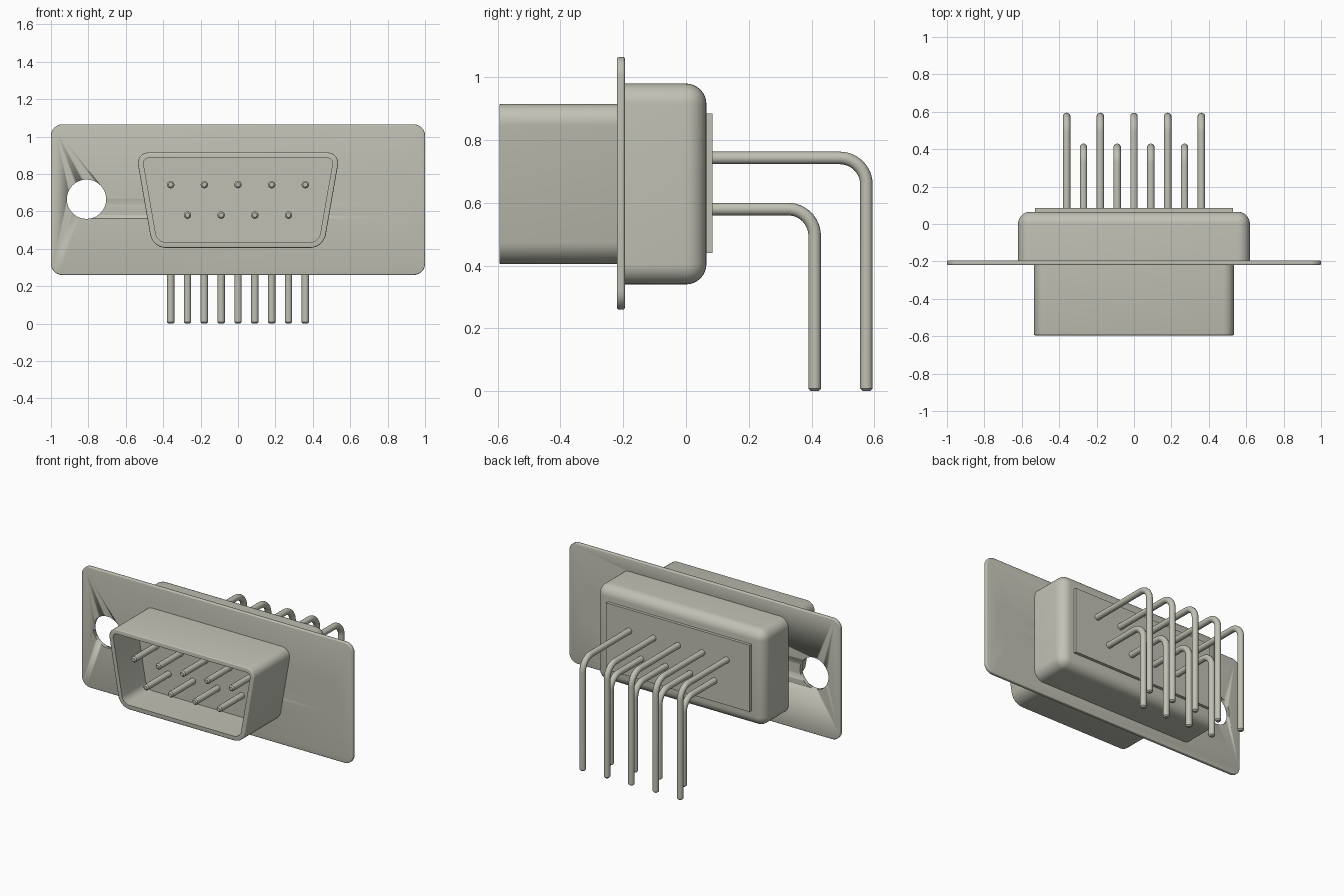
import bpy, bmesh, math
from mathutils import Vector

cube = bpy.data.objects.get("Cube")
if cube:
    bpy.data.objects.remove(cube)

metal = bpy.data.materials.new("warm_grey_metal")
colour = (0.53, 0.53, 0.46, 1)
metal.diffuse_color = colour
metal.use_nodes = True
metal.node_tree.nodes["Principled BSDF"].inputs["Base Color"].default_value = colour


def finish(name, bm):
    """Turn a bmesh into a smooth-by-angle object."""
    bmesh.ops.recalc_face_normals(bm, faces=bm.faces)
    mesh = bpy.data.meshes.new(name)
    bm.to_mesh(mesh)
    bm.free()
    mesh.materials.append(metal)
    obj = bpy.data.objects.new(name, mesh)
    bpy.context.collection.objects.link(obj)
    bpy.ops.object.select_all(action='DESELECT')
    obj.select_set(True)
    bpy.context.view_layer.objects.active = obj
    bpy.ops.object.shade_smooth_by_angle(angle=math.radians(35))
    return obj


def bevel(bm, edges, size, segments):
    bmesh.ops.bevel(bm, geom=edges, offset=size, segments=segments,
                    profile=0.5, affect='EDGES', clamp_overlap=True)


def cap(bm, y):
    """The large flat face lying at depth y."""
    return max((f for f in bm.faces if abs(f.calc_center_median().y - y) < 1e-4),
               key=lambda f: f.calc_area())


def prism(half_top, half_bottom, low, high, front, back, corner=0.0):
    """Extrude a symmetric four-sided outline along y, with rounded corners."""
    bm = bmesh.new()
    outline = [(-half_bottom, low), (half_bottom, low), (half_top, high), (-half_top, high)]
    face = bm.faces.new([bm.verts.new((x, front, z)) for x, z in outline])
    new = bmesh.ops.extrude_face_region(bm, geom=[face], use_keep_orig=True)["geom"]
    for v in new:
        if isinstance(v, bmesh.types.BMVert):
            v.co.y = back
    bmesh.ops.recalc_face_normals(bm, faces=bm.faces)
    if corner:
        along = [e for e in bm.edges if abs(e.verts[0].co.y - e.verts[1].co.y) > 1e-4]
        bevel(bm, along, corner, 8)
    return bm


# Mounting flange with two round screw holes
bm = prism(1, 1, 0.26, 1.065, -0.22, -0.195, 0.06)
bevel(bm, list(cap(bm, -0.22).edges) + list(cap(bm, -0.195).edges), 0.006, 3)
flange = finish("mounting_flange", bm)
bm = bmesh.new()
for side in (-1, 1):
    hole = bmesh.ops.create_cone(bm, cap_ends=True, segments=48, radius1=0.105,
                                 radius2=0.105, depth=0.2)["verts"]
    for v in hole:
        x, y, z = v.co
        v.co = (x + side * 0.81, z - 0.2, y + 0.665)
cutter = finish("hole_cutter", bm)
cutter.hide_render = True
cut = flange.modifiers.new("screw_holes", 'BOOLEAN')
cut.operation = 'DIFFERENCE'
cut.solver = 'EXACT'
cut.object = cutter
bpy.context.view_layer.objects.active = flange
bpy.ops.object.modifier_apply(modifier=cut.name)
bpy.data.objects.remove(cutter)

# Tapered plug shell with a hollow front
bm = prism(0.546, 0.457, 0.405, 0.915, -0.595, -0.2, 0.07)
mouth = cap(bm, -0.595)
bmesh.ops.inset_region(bm, faces=[mouth], thickness=0.03, use_even_offset=True)
mouth = cap(bm, -0.595)
new = bmesh.ops.extrude_face_region(bm, geom=[mouth])["geom"]
for v in new:
    if isinstance(v, bmesh.types.BMVert):
        v.co.y = -0.345
if mouth.is_valid:
    bmesh.ops.delete(bm, geom=[mouth], context='FACES_ONLY')
rim = [e for e in bm.edges if all(abs(v.co.y + 0.595) < 1e-4 for v in e.verts)
       and any(abs(f.calc_center_median().y + 0.3975) < 0.01 for f in e.link_faces)]
bevel(bm, rim, 0.006, 3)
finish("plug_shell", bm)

# Rounded rear housing
bm = prism(0.62, 0.62, 0.34, 0.98, -0.197, 0.065)
bevel(bm, [e for e in bm.edges if any(v.co.y > 0 for v in e.verts)], 0.065, 8)
finish("rear_housing", bm)

# Thin plate behind the housing
finish("rear_plate", prism(0.53, 0.53, 0.44, 0.885, 0.05, 0.085))


def pin(name, x, z, drop, radius=0.02, bend=0.085, sides=16):
    """Sweep a round wire from the plug, around a bend and down to the board."""
    front, nib = -0.59, 0.008
    path = [(front, z, 0, radius - nib), (front + nib, z, 0, radius)]
    for i in range(13):
        a = math.pi / 2 * i / 12
        path.append((drop - bend + bend * math.sin(a),
                     z - bend + bend * math.cos(a), a, radius))
    path += [(drop, nib, math.pi / 2, radius), (drop, 0, math.pi / 2, radius - nib)]
    bm = bmesh.new()
    rings = []
    for y, height, a, r in path:
        up = Vector((0, math.sin(a), math.cos(a)))
        ring = []
        for k in range(sides):
            t = math.tau * k / sides
            ring.append(bm.verts.new(Vector((x + r * math.cos(t), y, height))
                                     + up * r * math.sin(t)))
        rings.append(ring)
    for lower, upper in zip(rings, rings[1:]):
        for k in range(sides):
            n = (k + 1) % sides
            bm.faces.new((lower[k], lower[n], upper[n], upper[k]))
    bm.faces.new(rings[0])
    bm.faces.new(rings[-1])
    finish(name, bm)


# Two staggered rows of contact pins
for i in range(5):
    pin(f"upper_pin_{i + 1}", (i - 2) * 0.18, 0.743, 0.575)
for i in range(4):
    pin(f"lower_pin_{i + 1}", (i - 1.5) * 0.18, 0.58, 0.41)
